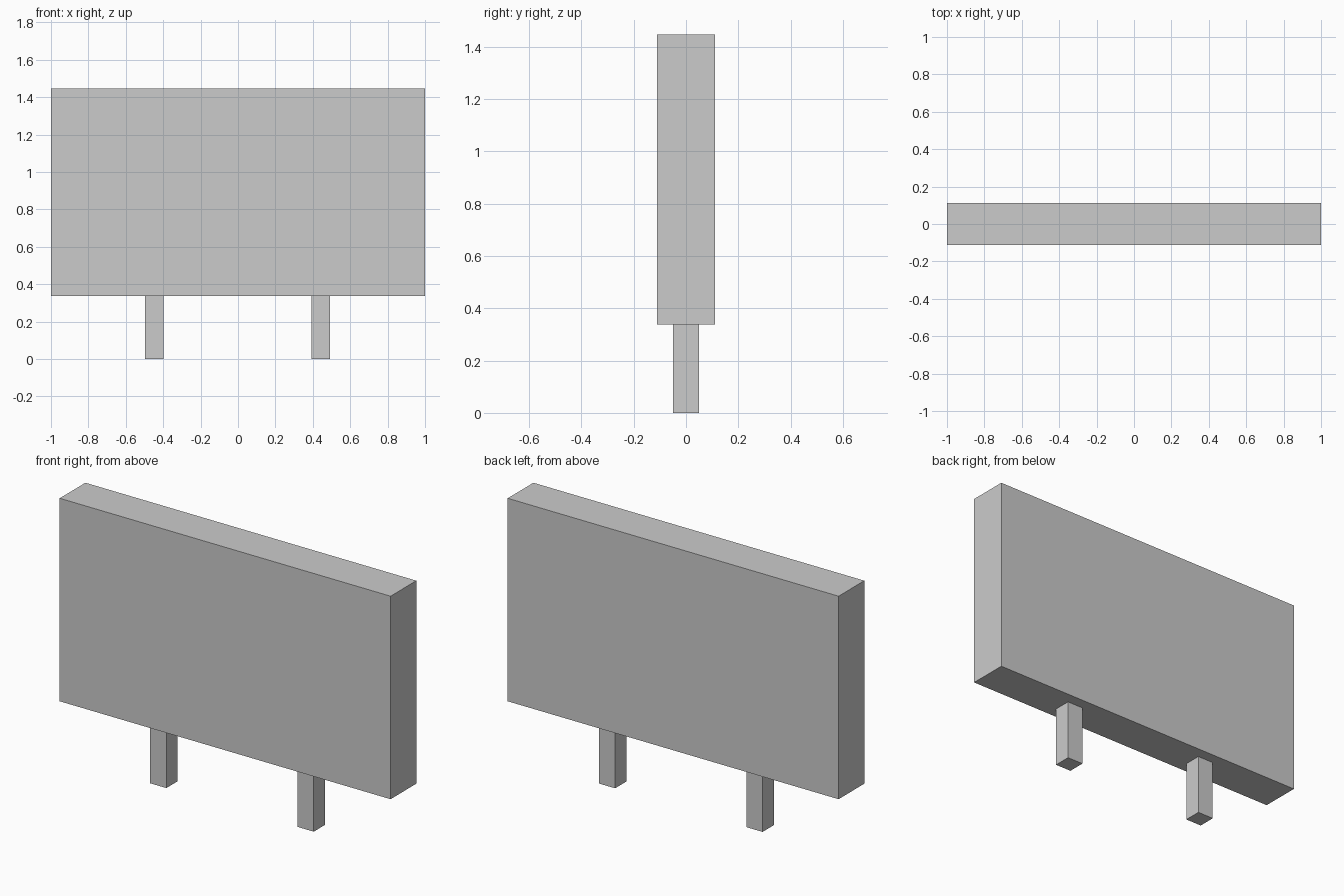
import bpy

if "Cube" in bpy.data.objects:
    bpy.data.objects.remove(bpy.data.objects["Cube"])


def box(name, x, y, z):
    """Add a box spanning the given (min, max) ranges."""
    ranges = (x, y, z)
    bpy.ops.mesh.primitive_cube_add(size=1, location=[(a + b) / 2 for a, b in ranges])
    obj = bpy.context.object
    obj.name = name
    obj.scale = [b - a for a, b in ranges]
    bpy.ops.object.transform_apply(location=False, rotation=False, scale=True)
    return obj


PANEL_BOTTOM, PANEL_TOP = 0.337, 1.446
LEG_HALF = 0.049

# Sign board
box("sign_panel", (-1, 1), (-0.111, 0.111), (PANEL_BOTTOM, PANEL_TOP))

# Two square posts under the board
for name, cx in (("left_post", -0.448), ("right_post", 0.443)):
    box(name, (cx - LEG_HALF, cx + LEG_HALF), (-LEG_HALF, LEG_HALF), (0, PANEL_BOTTOM))
